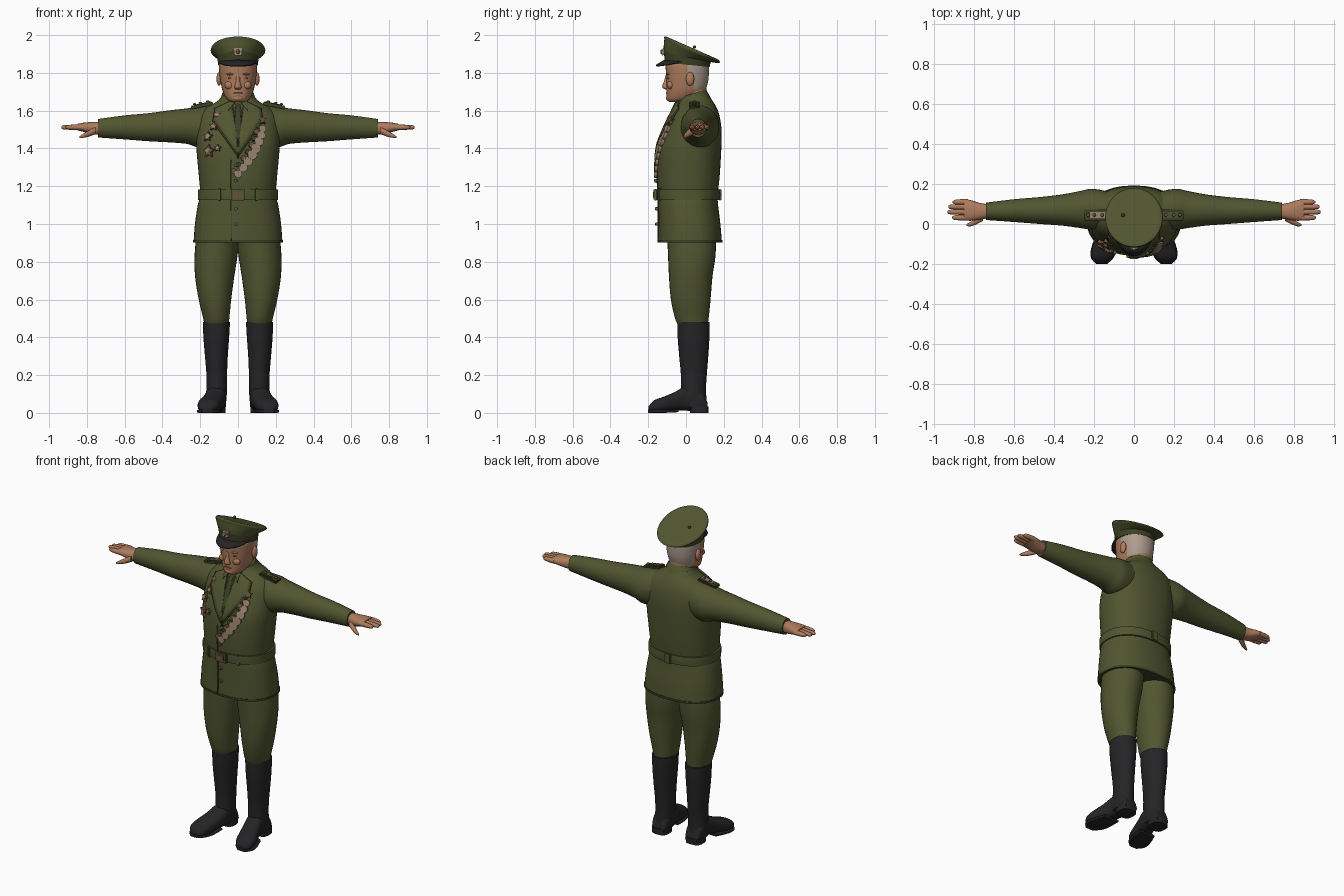
import bpy, bmesh, math
from mathutils import Vector
from mathutils.bvhtree import BVHTree

if "Cube" in bpy.data.objects:
    bpy.data.objects.remove(bpy.data.objects["Cube"])


def material(name, r, g, b):
    m = bpy.data.materials.new(name)
    m.use_nodes = True
    m.diffuse_color = (r, g, b, 1)
    bsdf = m.node_tree.nodes["Principled BSDF"]
    bsdf.inputs["Base Color"].default_value = (r, g, b, 1)
    bsdf.inputs["Roughness"].default_value = 0.8
    return m


OLIVE = material("olive cloth", .082, .092, .03)
DARK = material("dark olive cloth", .045, .052, .018)
SKIN = material("skin", .42, .2, .11)
HAIR = material("grey hair", .42, .33, .28)
BLACK = material("black leather", .018, .018, .02)
MEDAL = material("pale medal metal", .32, .23, .16)
BRONZE = material("bronze", .14, .085, .045)
BROW = material("brown shadow skin", .2, .09, .05)


def finish(bm, name, mat, angle=40):
    bmesh.ops.recalc_face_normals(bm, faces=bm.faces)
    me = bpy.data.meshes.new(name)
    bm.to_mesh(me)
    bm.free()
    me.materials.append(mat)
    me.shade_smooth()
    me.set_sharp_from_angle(angle=math.radians(angle))
    ob = bpy.data.objects.new(name, me)
    bpy.context.collection.objects.link(ob)
    return ob


def mirror(ob):
    ob.modifiers.new("mirror", "MIRROR").use_mirror_merge = False
    return ob


def spline(p, q, r, s, t):
    return .5 * (2*q + (r-p)*t + (2*p - 5*q + 4*r - s)*t*t + (3*q - p - 3*r + s)*t**3)


def loft(name, rows, mat, axis="Z", power=2.0, sides=32, steps=4, both=False):
    """Skin rounded sections; row = position, a low, a high, b low, b high, tilt."""
    rows = [tuple(r) + (0,) * (6 - len(r)) for r in rows]
    path, last = [], len(rows) - 1
    for i in range(last):
        near = [rows[max(0, min(last, i + d))] for d in (-1, 0, 1, 2)]
        for k in range(steps):
            path.append([spline(*c, k / steps) for c in zip(*near)])
    path.append(rows[-1])
    bm = bmesh.new()
    rings = []
    for t, a0, a1, b0, b1, tilt in path:
        ring = []
        for k in range(sides):
            w = 2 * math.pi * k / sides
            u, v = (math.copysign(abs(f) ** (2 / power), f) for f in (math.cos(w), math.sin(w)))
            a, b = (a0 + a1) / 2 + u * (a1 - a0) / 2, (b0 + b1) / 2 + v * (b1 - b0) / 2
            p = t + tilt * (b - (b0 + b1) / 2)
            ring.append(bm.verts.new({"Z": (a, b, p), "X": (p, a, b), "Y": (a, p, b)}[axis]))
        rings.append(ring)
    for lo, hi in zip(rings, rings[1:]):
        for k in range(sides):
            j = (k + 1) % sides
            bm.faces.new((lo[k], lo[j], hi[j], hi[k]))
    bm.faces.new(rings[0])
    bm.faces.new(rings[-1])
    ob = finish(bm, name, mat)
    return mirror(ob) if both else ob


def ball(name, loc, size, mat, both=False):
    bm = bmesh.new()
    bmesh.ops.create_uvsphere(bm, u_segments=16, v_segments=10, radius=1)
    bmesh.ops.scale(bm, vec=size, verts=bm.verts)
    bmesh.ops.translate(bm, vec=loc, verts=bm.verts)
    ob = finish(bm, name, mat)
    return mirror(ob) if both else ob


def box(name, loc, size, mat, rot=(0, 0, 0)):
    bm = bmesh.new()
    bmesh.ops.create_cube(bm, size=1)
    bmesh.ops.scale(bm, vec=size, verts=bm.verts)
    bmesh.ops.bevel(bm, geom=bm.edges[:], offset=min(size) * .25, segments=2, affect="EDGES")
    ob = finish(bm, name, mat)
    ob.location, ob.rotation_euler = loc, rot
    return ob


# Jacket body and belt
jacket = [(.905, -.235, .235, -.148, .19), (1.0, -.228, .228, -.147, .182),
          (1.1, -.213, .213, -.147, .17), (1.155, -.2, .2, -.147, .168),
          (1.25, -.207, .207, -.153, .178), (1.4, -.22, .22, -.147, .187),
          (1.5, -.22, .22, -.112, .188), (1.57, -.208, .208, -.08, .178),
          (1.615, -.17, .17, -.055, .163), (1.65, -.11, .11, -.035, .142),
          (1.68, -.085, .085, -.02, .12)]
body = loft("jacket", jacket, OLIVE, power=2.3, sides=48)
loft("jacket_hem", [(z, -.238, .238, -.151, .193) for z in (.903, .915)], DARK, power=2.3, steps=1)
loft("belt", [(1.128, -.212, .212, -.156, .178), (1.155, -.212, .212, -.158, .18),
              (1.182, -.212, .212, -.157, .178)], OLIVE, power=2.3, sides=48)
surface = BVHTree.FromPolygons([v.co.copy() for v in body.data.vertices],
                               [tuple(p.vertices) for p in body.data.polygons])


def front(x, z):
    hit, normal, _, _ = surface.ray_cast(Vector((x, -1, z)), Vector((0, 1, 0)))
    return (hit, normal) if hit else (Vector((x, 0, z)), Vector((0, -1, 0)))


def plate(name, outline, mat, lift, both=False):
    """Flat outline in x and z, draped on the chest."""
    bm = bmesh.new()
    bm.faces.new([bm.verts.new((x, 0, z)) for x, z in outline])
    bmesh.ops.triangulate(bm, faces=bm.faces[:])
    bmesh.ops.subdivide_edges(bm, edges=bm.edges[:], cuts=5, use_grid_fill=True)
    for v in bm.verts:
        v.co.y = front(v.co.x, v.co.z)[0].y - lift
    ob = finish(bm, name, mat)
    ob.modifiers.new("thickness", "SOLIDIFY").thickness = .008
    ob.modifiers["thickness"].offset = 0
    return mirror(ob) if both else ob


def disc(name, x, z, r, mat, points=0):
    """Round badge, or a star when points are given, lying on the chest."""
    hit, normal = front(x, z)
    n = points * 2 or 16
    bm = bmesh.new()
    ring = [bm.verts.new((math.sin(2*math.pi*k/n) * r * (.5 if points and k % 2 else 1),
                          math.cos(2*math.pi*k/n) * r * (.5 if points and k % 2 else 1), 0))
            for k in range(n)]
    face = bm.faces.new(ring)
    top = bmesh.ops.extrude_face_region(bm, geom=[face])["geom"]
    bmesh.ops.translate(bm, vec=(0, 0, .016), verts=[g for g in top if isinstance(g, bmesh.types.BMVert)])
    ob = finish(bm, name, mat)
    ob.location = hit
    ob.rotation_euler = normal.to_track_quat("Z", "Y").to_euler()


# Shirt, tie, lapels, closing seam and buttons
plate("shirt_front", [(-.05, 1.65), (.05, 1.65), (0, 1.42)], OLIVE, .004)
plate("tie", [(-.014, 1.635), (.014, 1.635), (.01, 1.6), (.022, 1.5), (0, 1.43), (-.022, 1.5), (-.01, 1.6)], DARK, .01)
plate("lapel_edges", [(.03, 1.655), (.125, 1.61), (.134, 1.54), (-.006, 1.345), (-.004, 1.4)], DARK, .007, True)
plate("lapels", [(.034, 1.655), (.12, 1.61), (.127, 1.545), (0, 1.365), (0, 1.41)], OLIVE, .012, True)
plate("collar_points", [(.015, 1.645), (.05, 1.66), (.05, 1.6)], OLIVE, .016, True)
plate("closing_seam", [(-.038, .91), (-.034, .91), (-.034, 1.34), (-.038, 1.34)], DARK, .001)
for z in (1.0, 1.08, 1.23, 1.31):
    disc("button", -.012, z, .009, BRONZE)
collar = loft("collar", [(-.032, -.1, .1, -.085, .085), (0, -.092, .092, -.08, .08),
                         (.03, -.084, .084, -.073, .073)], OLIVE)
collar.location, collar.rotation_euler = (0, .045, 1.662), (.3, 0, 0)

# Belt buckle, loops and rear slide
box("belt_buckle", (0, -.162, 1.155), (.075, .018, .062), OLIVE)
box("buckle_plate", (0, -.17, 1.155), (.045, .012, .036), BRONZE)
for x in (-.1, .1):
    box("belt_loop", (x, front(x, 1.155)[0].y - .01, 1.155), (.02, .02, .066), OLIVE, (0, 0, x * 3))
box("rear_belt_slide", (0, .18, 1.155), (.04, .014, .062), OLIVE)

# Sleeves, cuffs and shoulder boards
loft("sleeves", [(.08, -.01, .15, 1.42, 1.635), (.2, -.028, .176, 1.405, 1.625),
                 (.27, -.02, .165, 1.424, 1.612), (.36, -.008, .148, 1.432, 1.602),
                 (.47, 0, .135, 1.438, 1.587), (.6, .01, .124, 1.448, 1.575),
                 (.74, .02, .107, 1.458, 1.556)], OLIVE, "X", both=True)
for s in (-1, 1):
    box("shoulder_board", (s * .19, .045, 1.628), (.12, .056, .018), DARK, (0, s * .2, 0))
    box("board_braid", (s * .18, .045, 1.634), (.085, .036, .016), MEDAL if s < 0 else OLIVE, (0, s * .2, 0))
    for x in (.16, .2, .23):
        ball("board_star", (s * x, .045, 1.648 - (x - .16) * .2), (.009, .009, .006), BRONZE)

# Hands
loft("palms", [(.72, .03, .098, 1.475, 1.54), (.77, .022, .105, 1.474, 1.54),
               (.82, .016, .12, 1.488, 1.536), (.85, .02, .122, 1.496, 1.53)], SKIN, "X", 2.4, 20, both=True)
for y, tip in ((.032, .912), (.06, .935), (.086, .93), (.11, .908)):
    loft("fingers", [(x, y - r, y + r, 1.512 - r, 1.512 + r)
                     for x, r in ((.83, .015), (.87, .014), (tip - .012, .011), (tip, .004))],
         SKIN, "X", sides=12, both=True)
loft("thumbs", [(.755, .015, .055, 1.475, 1.515), (.79, -.002, .03, 1.462, 1.495),
                (.82, -.012, .01, 1.456, 1.478), (.838, -.01, 0, 1.455, 1.465)],
     SKIN, "X", sides=14, both=True)

# Trousers
loft("trousers", [(.465, .052, .178, -.04, .115), (.5, .046, .184, -.058, .12),
                  (.6, .036, .208, -.08, .13), (.72, .02, .227, -.09, .14),
                  (.83, .003, .23, -.095, .156), (.95, -.01, .22, -.1, .16)], OLIVE, both=True)

# Boots
loft("boot_shafts", [(.03, .065, .17, -.02, .112), (.12, .058, .168, -.026, .106),
                     (.2, .058, .167, -.027, .11), (.3, .054, .175, -.036, .118),
                     (.4, .047, .183, -.044, .124), (.482, .042, .186, -.045, .125)], BLACK, both=True)
loft("boot_feet", [(.115, .075, .155, .005, .05), (.08, .065, .168, .004, .12),
                   (0, .064, .17, .012, .14), (-.06, .075, .188, .012, .11),
                   (-.12, .088, .21, .003, .085), (-.17, .105, .212, .003, .066),
                   (-.198, .135, .19, .008, .035)], BLACK, "Y", 2.5, both=True)
loft("boot_heels", [(z, .066, .168, .02, .12) for z in (0, .035)], BLACK, power=3, steps=1, both=True)
loft("boot_soles", [(-.04, .08, .185, .004, .02), (-.12, .086, .214, 0, .018),
                    (-.17, .103, .215, 0, .018), (-.2, .135, .19, 0, .018)], BLACK, "Y", 5, both=True)

# Neck and head, with hair on the back of the skull
loft("neck", [(1.58, -.07, .07, -.02, .11), (1.66, -.07, .07, -.03, .108), (1.74, -.072, .072, -.03, .11)], SKIN)
head = loft("head", [(1.645, -.032, .032, -.088, -.02), (1.66, -.058, .058, -.1, .04),
                     (1.7, -.08, .08, -.103, .095), (1.75, -.092, .092, -.104, .116),
                     (1.8, -.099, .099, -.106, .121), (1.85, -.1, .1, -.106, .12),
                     (1.89, -.08, .08, -.08, .1)], SKIN, power=2.2, sides=40)
head.data.materials.append(HAIR)
for f in head.data.polygons:
    if f.center.z > 1.695 and f.center.y > (.04 if f.center.z < 1.785 else 0):
        f.material_index = 1
loft("nose", [(1.712, -.012, .012, -.11, -.09), (1.722, -.02, .02, -.124, -.09),
              (1.735, -.016, .016, -.125, -.09), (1.76, -.01, .01, -.115, -.09),
              (1.79, -.011, .011, -.108, -.09)], SKIN, sides=16)
ball("ears", (.1, .022, 1.768), (.014, .022, .036), SKIN, True)
ball("eye_sockets", (.036, -.094, 1.772), (.018, .006, .006), BROW, True)
ball("brows", (.038, -.094, 1.793), (.024, .011, .006), SKIN, True)
ball("cheeks", (.045, -.082, 1.735), (.026, .018, .022), SKIN, True)
ball("mouth", (0, -.1, 1.693), (.026, .006, .003), BROW)
ball("chin", (0, -.088, 1.667), (.03, .018, .018), SKIN)

# Cap
loft("cap_band", [(1.843, -.106, .106, -.112, .125, -.1), (1.87, -.108, .108, -.115, .13, -.14),
                  (1.9, -.112, .112, -.118, .135, -.25)], DARK, steps=2, sides=48)
loft("cap_crown", [(1.882, -.109, .109, -.116, .131, -.2), (1.897, -.124, .124, -.118, .152, -.32),
                   (1.915, -.143, .143, -.115, .178, -.42), (1.925, -.142, .142, -.115, .178, -.44),
                   (1.932, -.13, .13, -.102, .165, -.44), (1.935, -.07, .07, -.05, .1, -.44)], OLIVE, sides=48)
ball("cap_button", (-.055, .045, 1.937), (.009, .009, .008), DARK)
bm = bmesh.new()
pairs = []
for k in range(25):
    w = math.pi * (1.03 + .94 * k / 24)
    c, s = math.cos(w), math.sin(w)
    reach = .05 * abs(s) ** 1.5
    pairs.append([bm.verts.new((c * (.106 + d * .3), .005 + s * (.116 + d), 1.872 - d * .6 - .01 * abs(c)))
                  for d in (-.005, reach * .5, reach)])
for p, q in zip(pairs, pairs[1:]):
    for i in (0, 1):
        bm.faces.new((p[i], p[i + 1], q[i + 1], q[i]))
visor = finish(bm, "cap_visor", BLACK)
visor.modifiers.new("thickness", "SOLIDIFY").thickness = .008
box("cap_badge", (0, -.121, 1.912), (.042, .014, .04), MEDAL, (-.2, 0, 0))
ball("badge_centre", (0, -.128, 1.912), (.01, .008, .012), BRONZE)

# Medals: a diagonal double row on the left, stars on the right
for k in range(8):
    t = k / 7
    x, z = .125 - .125 * t ** 1.6, 1.5 - .235 * t
    disc("hanging_medal", x, z, .02 + .006 * math.sin(t * 3), MEDAL)
    disc("medal_ribbon", x - .024, z + .016, .014, BRONZE if k % 2 else DARK)
disc("gold_star", .125, 1.545, .024, BRONZE, 5)
for x, z, r in ((-.11, 1.575, .024), (-.125, 1.515, .026), (-.155, 1.46, .028), (-.15, 1.385, .036), (-.105, 1.4, .02)):
    disc("order_star", x, z, r, BRONZE, 5)
    disc("order_centre", x, z, r * .5, MEDAL)
